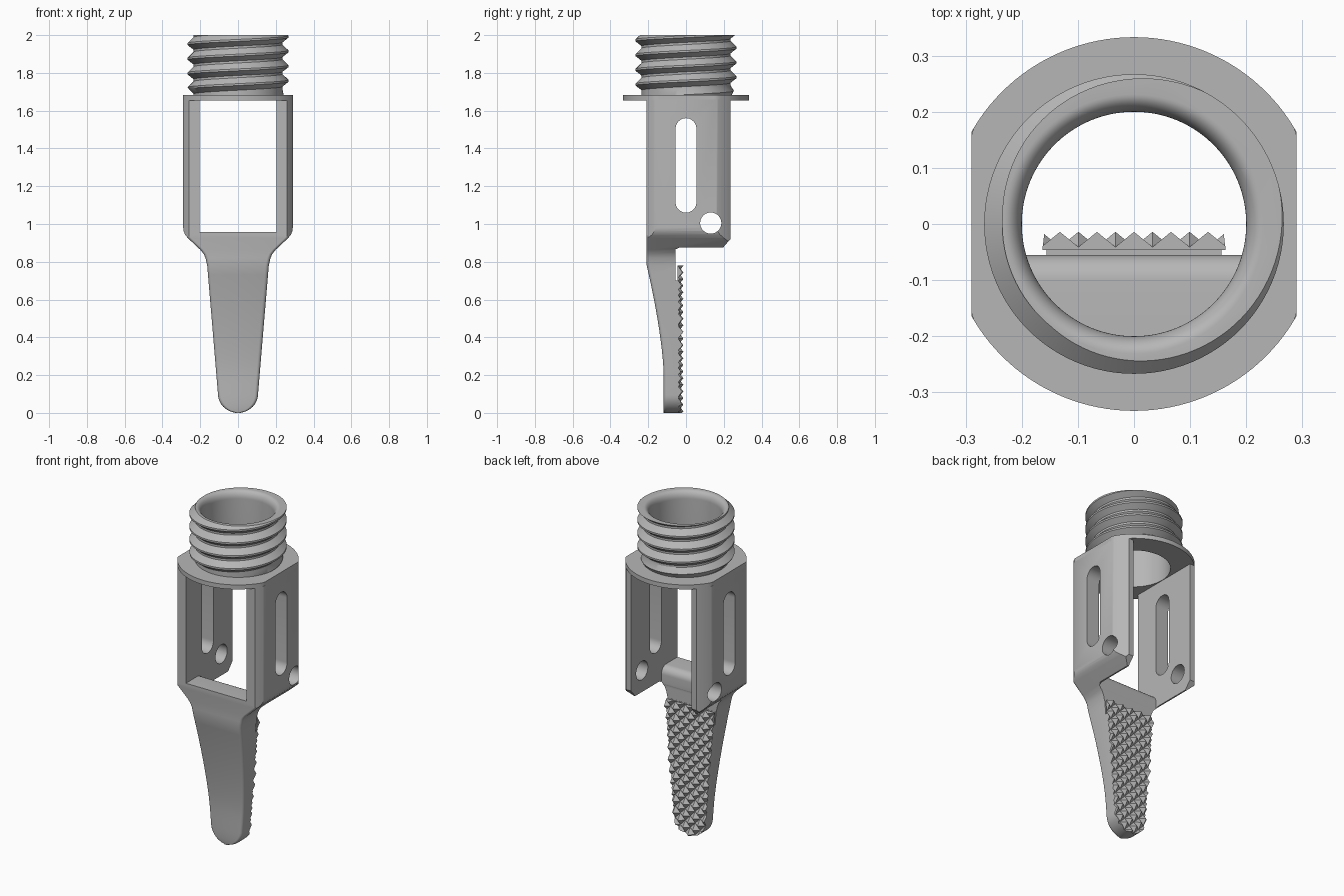
import bpy, bmesh
from math import sin, cos, pi, radians

if "Cube" in bpy.data.objects:
    bpy.data.objects.remove(bpy.data.objects["Cube"])

metal = bpy.data.materials.new("plain grey metal")
metal.use_nodes = True
grey = (0.47, 0.47, 0.47, 1)
metal.diffuse_color = grey
metal.node_tree.nodes["Principled BSDF"].inputs["Base Color"].default_value = grey


# Helpers
def finish(name, bm):
    bmesh.ops.recalc_face_normals(bm, faces=bm.faces[:])
    mesh = bpy.data.meshes.new(name)
    bm.to_mesh(mesh)
    bm.free()
    mesh.materials.append(metal)
    obj = bpy.data.objects.new(name, mesh)
    bpy.context.collection.objects.link(obj)
    return obj


def loft(name, rings):
    """Closed solid through equal-sized rings of points."""
    bm = bmesh.new()
    rows = [[bm.verts.new(p) for p in ring] for ring in rings]
    n = len(rows[0])
    for a, b in zip(rows, rows[1:]):
        for i in range(n):
            j = (i + 1) % n
            bm.faces.new((a[i], a[j], b[j], b[i]))
    bm.faces.new(rows[0])
    bm.faces.new(rows[-1])
    return finish(name, bm)


def prism_x(name, outline, half):
    """Extrude a (y, z) outline across x."""
    return loft(name, [[(x, y, z) for y, z in outline] for x in (-half, half)])


def circle(r, z, clip=9.0, n=128):
    pts = [(r * cos(2 * pi * i / n), r * sin(2 * pi * i / n), z) for i in range(n)]
    return [(max(-clip, min(clip, x)), y, z) for x, y, z in pts]


def arc(cy, cz, r, start, end, n=8):
    angles = [radians(start + (end - start) * i / n) for i in range(n + 1)]
    return [(cy + r * cos(a), cz + r * sin(a)) for a in angles]


def boolean(target, tool, operation, keep=False):
    mod = target.modifiers.new("shape", "BOOLEAN")
    mod.operation = operation
    mod.solver = "EXACT"
    mod.object = tool
    bpy.context.view_layer.objects.active = target
    bpy.ops.object.modifier_apply(modifier=mod.name)
    if not keep:
        bpy.data.objects.remove(tool)


def smooth(obj):
    bpy.ops.object.select_all(action="DESELECT")
    obj.select_set(True)
    bpy.context.view_layer.objects.active = obj
    bpy.ops.object.shade_smooth_by_angle(angle=radians(30))


# Body and blade: rounded sections stacked from the tip up
BACK = 0.236


def front_y(z):
    t = max(0.0, min(1.0, (z - 0.2) / 0.58))
    return -0.118 - 0.09 * t ** 1.5


def section(w, z):
    r = min(0.018, 0.8 * w)
    x, f, b = w - r, front_y(z) + r, BACK - r
    pts = []
    for cx, cy, a in ((x, f, -90), (x, b, 0), (-x, b, 90), (-x, f, 180)):
        pts += arc(cx, cy, r, a, a + 90, 5)
    return [(px, py, z) for px, py in pts]


stations = [(0.012, 0.0)]
stations += [(0.106 * sin(a), 0.1 * (1 - cos(a)))
             for a in (radians(d) for d in range(15, 91, 8))]
stations += [(0.106 + 0.057 * i / 14, 0.1 + 0.68 * i / 14) for i in range(1, 15)]
stations += [(0.172, 0.82), (0.182, 0.842), (0.2, 0.864), (0.265, 0.925),
             (0.28, 0.943), (0.288, 0.962), (0.29, 0.98), (0.29, 1.66)]
body = loft("body_and_blade", [section(w, z) for w, z in stations])
blade_limit = body.copy()
blade_limit.data = body.data.copy()
bpy.context.collection.objects.link(blade_limit)

boolean(body, loft("round_limit", [circle(0.333, -0.1), circle(0.333, 1.8)]), "INTERSECT")

# Space behind the blade and below the side walls
behind = [(-0.045, -0.1), (-0.045, 0.78), (-0.056, 0.78)]
behind += arc(-0.031, 0.85, 0.025, 180, 90)
behind += [(0.196, 0.875), (0.3, 0.995), (0.3, -0.1)]
boolean(body, prism_x("behind_cut", behind, 0.5), "DIFFERENCE")

# Opening between the side walls, with a rounded front sill
opening = [(-0.4, 1.8), (-0.4, 0.957)] + arc(-0.1, 0.912, 0.045, 90, 0)
opening += [(-0.055, 0.7), (0.4, 0.7), (0.4, 1.8)]
boolean(body, prism_x("opening_cut", opening, 0.203), "DIFFERENCE")

# Slot and round hole through both walls
slot = arc(0, 1.505, 0.055, 0, 180, 20) + arc(0, 1.115, 0.055, 180, 360, 20)
boolean(body, prism_x("slot_cut", slot, 0.5), "DIFFERENCE")
hole = arc(0.131, 1.005, 0.056, 0, 352.5, 47)
boolean(body, prism_x("hole_cut", hole, 0.5), "DIFFERENCE")
smooth(body)

# Pyramid grip on the back of the blade
bm = bmesh.new()
COLS, ROWS, DX, DZ = 13, 25, 0.033, 0.035
grid = [[bm.verts.new(((i - COLS // 2) * DX,
                       -0.014 if (i + j) % 2 == 0 else -0.041,
                       0.779 - j * DZ)) for j in range(ROWS)] for i in range(COLS)]
for i in range(COLS - 1):
    for j in range(ROWS - 1):
        a, b, c, d = grid[i][j], grid[i + 1][j], grid[i + 1][j + 1], grid[i][j + 1]
        if (i + j) % 2 == 0:
            tris = ((a, b, d), (b, c, d))
        else:
            tris = ((a, b, c), (a, c, d))
        for tri in tris:
            bm.faces.new(tri)
extruded = bmesh.ops.extrude_face_region(bm, geom=bm.faces[:], use_keep_orig=True)
for item in extruded["geom"]:
    if isinstance(item, bmesh.types.BMVert):
        item.co.y = -0.046
grip = finish("pyramid_grip", bm)
boolean(grip, blade_limit, "INTERSECT")

# Flange with two flat sides
flange = loft("flange", [circle(0.333, 1.655, 0.29), circle(0.333, 1.682, 0.29)])

# Threaded neck: one spiral strip trimmed flat at both ends
PITCH, SEG, TURNS, ROOT = 0.078, 96, 6, 0.235
profile = [(0, ROOT), (0.15, ROOT), (0.47, 0.267), (0.6, 0.267), (1, ROOT)]
bm = bmesh.new()
columns = []
for s in range(SEG * TURNS + 1):
    angle = 2 * pi * s / SEG
    column = []
    for phase, r in profile:
        z = 1.56 + PITCH * (s / SEG + phase)
        r = ROOT + (r - ROOT) * max(0.0, min(1.0, (z - 1.675) / 0.05))
        column.append(bm.verts.new((r * cos(angle), r * sin(angle), z)))
    columns.append(column)
for a, b in zip(columns, columns[1:]):
    for i in range(len(profile) - 1):
        bm.faces.new((a[i], b[i], b[i + 1], a[i + 1]))
bmesh.ops.remove_doubles(bm, verts=bm.verts[:], dist=0.00001)
for height, up in ((2.0, 1), (1.67, -1)):
    bmesh.ops.bisect_plane(bm, geom=bm.verts[:] + bm.edges[:] + bm.faces[:],
                           plane_co=(0, 0, height), plane_no=(0, 0, up),
                           clear_outer=True)
bmesh.ops.holes_fill(bm, edges=[e for e in bm.edges if e.is_boundary], sides=0)
neck = finish("threaded_neck", bm)

# Bore with a rounded lip
lip = [(0.2 + 0.031 * (1 - cos(a)), 1.955 + 0.045 * sin(a))
       for a in (radians(9 * i) for i in range(11))]
bore = loft("bore_cut", [circle(r, z) for r, z in [(0.2, 1.6)] + lip + [(0.231, 2.1)]])
boolean(flange, bore, "DIFFERENCE", keep=True)
boolean(neck, bore, "DIFFERENCE")
smooth(flange)
smooth(neck)
